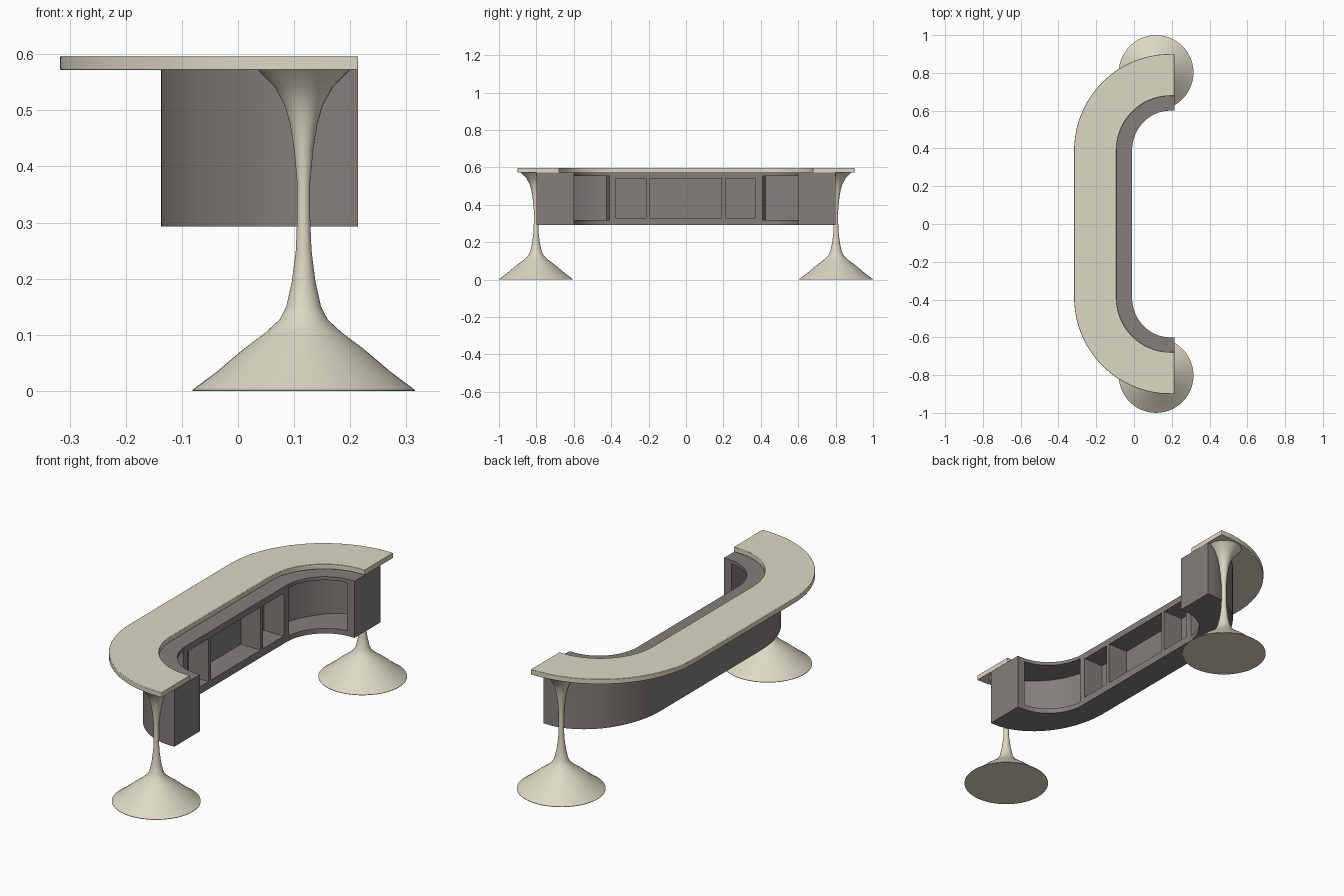
import bpy, bmesh, math

cube = bpy.data.objects.get("Cube")
if cube:
    bpy.data.objects.remove(cube, do_unlink=True)


def material(name, color):
    m = bpy.data.materials.new(name)
    m.use_nodes = True
    m.diffuse_color = (*color, 1)
    m.node_tree.nodes["Principled BSDF"].inputs["Base Color"].default_value = (*color, 1)
    return m


cream = material("cream", (0.72, 0.69, 0.56))
grey = material("warm grey", (0.23, 0.21, 0.195))

CX, CY, END = 0.193, 0.39, 0.214   # bend centres and the flat end plane


def arc(rx, ry, a0=90, a1=180, steps=28):
    """Points on the +y bend, from the end towards the straight run."""
    angles = [math.radians(a0 + (a1 - a0) * i / steps) for i in range(steps + 1)]
    return [(CX + rx * math.cos(a), CY + ry * math.sin(a)) for a in angles]


def full_curve(rx, ry):
    """Bend, straight run and mirrored bend, with short straight ends."""
    half = [(END, CY + ry)] + arc(rx, ry)
    return half + [(x, -y) for x, y in reversed(half)]


def prism(name, outline, z0, z1, mat):
    bm = bmesh.new()
    base = bm.faces.new([bm.verts.new((x, y, z0)) for x, y in outline])
    top = bmesh.ops.extrude_face_region(bm, geom=[base])["geom"]
    verts = [v for v in top if isinstance(v, bmesh.types.BMVert)]
    bmesh.ops.translate(bm, verts=verts, vec=(0, 0, z1 - z0))
    return finish(name, bm, mat)


def finish(name, bm, mat):
    bmesh.ops.recalc_face_normals(bm, faces=bm.faces)
    me = bpy.data.meshes.new(name)
    bm.to_mesh(me)
    bm.free()
    ob = bpy.data.objects.new(name, me)
    bpy.context.collection.objects.link(ob)
    me.materials.append(mat)
    return ob


def activate(ob):
    bpy.ops.object.select_all(action="DESELECT")
    ob.select_set(True)
    bpy.context.view_layer.objects.active = ob


def smooth(ob):
    activate(ob)
    bpy.ops.object.shade_smooth_by_angle(angle=math.radians(30))


def carve(ob, cutter):
    cutter.hide_render = True
    mod = ob.modifiers.new("opening", "BOOLEAN")
    mod.operation = "DIFFERENCE"
    mod.solver = "EXACT"
    mod.object = cutter
    activate(ob)
    bpy.ops.object.modifier_apply(modifier=mod.name)
    bpy.data.objects.remove(cutter, do_unlink=True)


# Countertop
counter = prism("countertop", full_curve(0.51, 0.51) + full_curve(0.286, 0.288)[::-1],
                0.572, 0.597, cream)
bevel = counter.modifiers.new("soft edge", "BEVEL")
bevel.width = 0.002
bevel.segments = 2
bevel.limit_method = "ANGLE"
bevel.angle_limit = math.radians(40)
smooth(counter)

# Cabinet body
cabinet = prism("cabinet", full_curve(0.33, 0.41) + full_curve(0.203, 0.21)[::-1],
                0.293, 0.572, grey)

# Straight shelf openings
for y0, y1 in ((-0.375, -0.215), (-0.195, 0.19), (0.21, 0.37)):
    box = [(0.03, y0), (0.03, y1), (-0.118, y1), (-0.118, y0)]
    carve(cabinet, prism("shelf_cutter", box, 0.33, 0.54, grey))

# Curved shelf openings at both bends
for side in (1, -1):
    outline = arc(0.31, 0.388, 96, 175) + arc(0.16, 0.165, 96, 175)[::-1]
    carve(cabinet, prism("bend_cutter", [(x, side * y) for x, y in outline], 0.318, 0.555, grey))
smooth(cabinet)

# Flared pedestals
profile = [(0.198, 0), (0.198, 0.002), (0.155, 0.034), (0.108, 0.074), (0.068, 0.104),
           (0.043, 0.127), (0.031, 0.15), (0.021, 0.195), (0.014, 0.25), (0.0115, 0.31),
           (0.0115, 0.37), (0.017, 0.43), (0.024, 0.475), (0.034, 0.51), (0.052, 0.542),
           (0.082, 0.572)]
SIDES = 48
for name, y in (("front_pedestal", -0.802), ("back_pedestal", 0.802)):
    bm = bmesh.new()
    rings = []
    for r, z in profile:
        turn = [math.tau * i / SIDES for i in range(SIDES)]
        rings.append([bm.verts.new((0.117 + r * math.cos(a), y + r * math.sin(a), z)) for a in turn])
    for low, high in zip(rings, rings[1:]):
        for i in range(SIDES):
            j = (i + 1) % SIDES
            bm.faces.new((low[i], low[j], high[j], high[i]))
    bm.faces.new(rings[0][::-1])
    bm.faces.new(rings[-1])
    smooth(finish(name, bm, cream))
